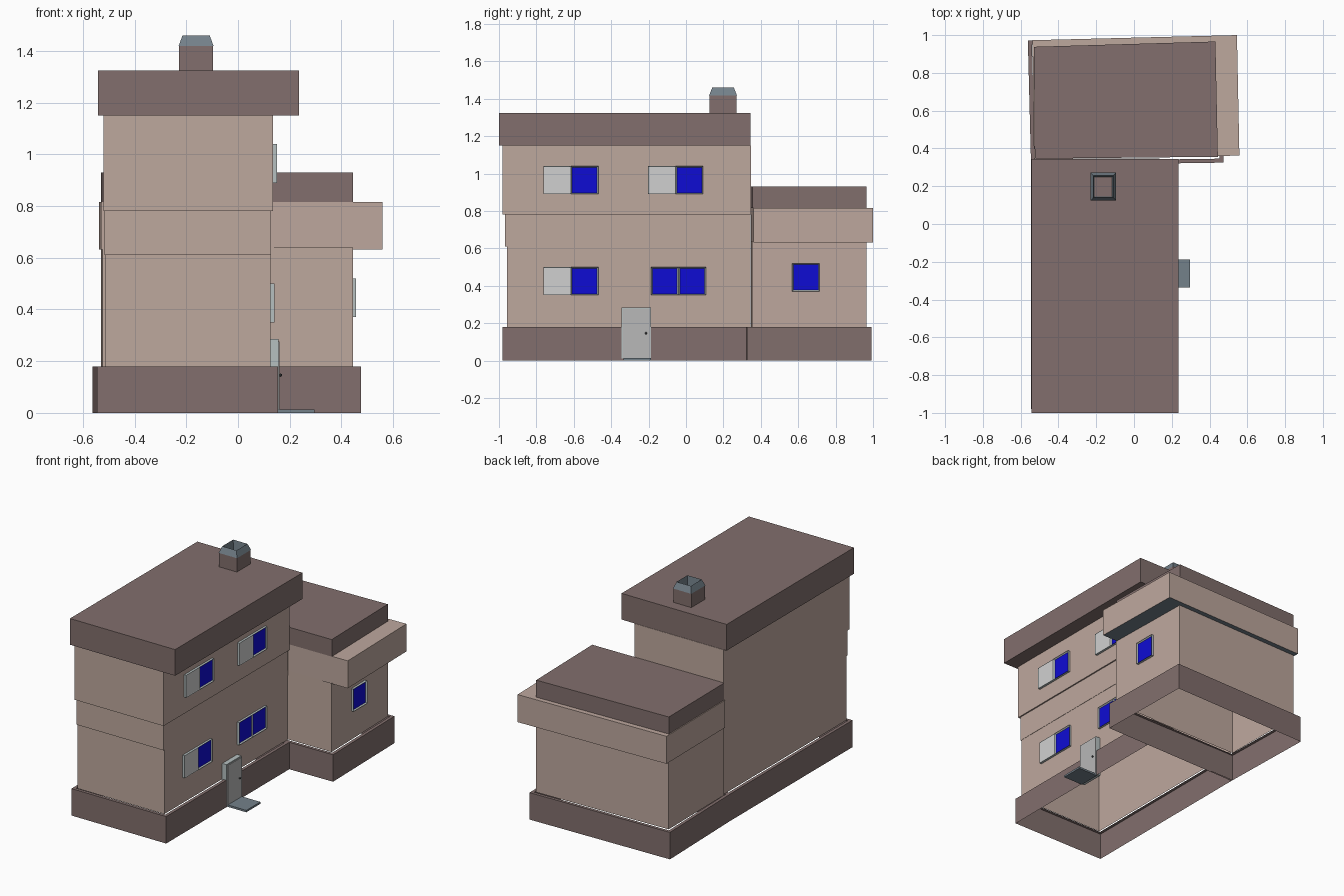
import bpy, bmesh
from mathutils import Vector

if "Cube" in bpy.data.objects:
    bpy.data.objects.remove(bpy.data.objects["Cube"])


def material(name, r, g, b):
    def lin(c):
        c /= 255
        return c / 12.92 if c <= 0.04045 else ((c + 0.055) / 1.055) ** 2.4
    m = bpy.data.materials.new(name)
    m.diffuse_color = (lin(r), lin(g), lin(b), 1)
    m.use_nodes = True
    m.node_tree.nodes["Principled BSDF"].inputs["Base Color"].default_value = m.diffuse_color
    return m


PLASTER = material("pink plaster", 190, 168, 158)
BROWN = material("brown trim", 130, 111, 109)
SLATE = material("slate grey", 116, 129, 138)
FRAME = material("frame grey", 182, 192, 192)
PALE = material("pale shutter", 208, 208, 208)
DOOR = material("door grey", 184, 184, 184)
GLASS = material("blue glass", 15, 12, 212)
DARK = material("dark metal", 75, 78, 80)


def finish(name, bm, *mats):
    me = bpy.data.meshes.new(name)
    bm.normal_update()
    bm.to_mesh(me)
    bm.free()
    for m in mats:
        me.materials.append(m)
    ob = bpy.data.objects.new(name, me)
    bpy.context.collection.objects.link(ob)
    return ob


def rect(x0, x1, y0, y1):
    return [(x0, y0), (x1, y0), (x1, y1), (x0, y1)]


def prism(name, corners, z0, z1, mat, top=True, bottom=True, rim=None, under=None):
    """Upright block on a counter-clockwise footprint; rim makes the top an open ring."""
    bm = bmesh.new()
    lo = [bm.verts.new((x, y, z0)) for x, y in corners]
    hi = [bm.verts.new((x, y, z1)) for x, y in corners]
    n = len(corners)
    for i in range(n):
        j = (i + 1) % n
        bm.faces.new((lo[i], lo[j], hi[j], hi[i]))
    if top:
        cap = bm.faces.new(hi)
        if rim:
            bm.normal_update()
            bmesh.ops.inset_region(bm, faces=[cap], thickness=rim)
            bmesh.ops.delete(bm, geom=[cap], context='FACES')
    if bottom:
        f = bm.faces.new(lo[::-1])
        f.material_index = 1 if under else 0
    return finish(name, bm, mat, *([under] if under else []))


def recess(bm, axis, border, depth):
    """Inset the face looking along axis and sink it; its centre gets material 1."""
    bm.normal_update()
    face = max(bm.faces, key=lambda f: f.normal.dot(axis))
    bmesh.ops.inset_region(bm, faces=[face], thickness=border)
    bmesh.ops.translate(bm, verts=face.verts, vec=-axis * depth)
    face.material_index = 1


def sash(name, x, y, z, w, h, pane):
    """Framed pane on a wall facing +x; y, z are its lower corner."""
    bm = bmesh.new()
    bmesh.ops.create_cube(bm, size=1)
    bmesh.ops.scale(bm, vec=(0.025, w, h), verts=bm.verts)
    bmesh.ops.translate(bm, vec=(x + 0.003, y + w / 2, z + h / 2), verts=bm.verts)
    glass = pane is GLASS
    recess(bm, Vector((1, 0, 0)), 0.010 if glass else 0.005, 0.008 if glass else 0.002)
    finish(name, bm, FRAME, pane)


# Main block: open-bottomed base, stacked wall bands, flat roof
prism("main_base", rect(-0.545, 0.155, -0.98, 0.32), 0, 0.18, BROWN, bottom=False, rim=0.03)
prism("main_lower_walls", rect(-0.515, 0.125, -0.957, 0.345), 0.18, 0.61, PLASTER,
      top=False, bottom=False)
prism("main_floor_band", rect(-0.517, 0.127, -0.967, 0.345), 0.61, 0.78, PLASTER)
prism("main_upper_walls", rect(-0.521, 0.136, -0.98, 0.347), 0.78, 1.15, PLASTER)
prism("main_roof", rect(-0.542, 0.235, -1.0, 0.345), 1.15, 1.325, BROWN)

# Rear wing, turned slightly from the main block
prism("wing_base", [(-0.545, 0.31), (0.475, 0.325), (0.462, 0.992), (-0.562, 0.972)],
      0, 0.18, BROWN, bottom=False, rim=0.03)
prism("wing_walls", [(-0.524, 0.347), (0.445, 0.352), (0.432, 0.965), (-0.53, 0.94)],
      0.18, 0.64, PLASTER, top=False, bottom=False)
prism("wing_overhang", [(-0.53, 0.347), (0.558, 0.362), (0.545, 1.0), (-0.537, 0.973)],
      0.632, 0.816, PLASTER, under=SLATE)
prism("wing_roof", [(-0.525, 0.346), (0.444, 0.356), (0.431, 0.966), (-0.53, 0.938)],
      0.816, 0.93, BROWN)

# Chimney shaft with tapered hollow cap
prism("chimney_shaft", rect(-0.228, -0.096, 0.125, 0.27), 1.325, 1.42, BROWN,
      top=False, bottom=False)
bm = bmesh.new()
bmesh.ops.create_cube(bm, size=1)
for v in bm.verts:
    k = 0.79 if v.co.z > 0 else 1.02
    v.co = (-0.162 + v.co.x * 0.133 * k, 0.198 + v.co.y * 0.146 * k,
            1.46 if v.co.z > 0 else 1.418)
low = min(bm.faces, key=lambda f: f.calc_center_median().z)
bmesh.ops.delete(bm, geom=[low], context='FACES_ONLY')
recess(bm, Vector((0, 0, 1)), 0.009, 0.09)
finish("chimney_cap", bm, SLATE, BROWN)

# Windows on the right side: pairs of sashes, some with a pale shutter
W, H = 0.147, 0.15
for label, x, y, z, panes in (
        ("upper_front", 0.136, -0.763, 0.89, (PALE, GLASS)),
        ("upper_rear", 0.136, -0.202, 0.89, (PALE, GLASS)),
        ("lower_front", 0.125, -0.763, 0.35, (PALE, GLASS)),
        ("lower_rear", 0.125, -0.187, 0.35, (GLASS, GLASS)),
        ("wing", 0.440, 0.568, 0.37, (GLASS,))):
    for i, pane in enumerate(panes):
        sash(f"{label}_window_{i + 1}", x, y + i * W, z, W, H, pane)

# Door with handle and doorstep
prism("door_frame", rect(0.12, 0.157, -0.345, -0.187), 0.012, 0.285, FRAME)
prism("door", rect(0.13, 0.161, -0.338, -0.189), 0.014, 0.277, DOOR)
bm = bmesh.new()
bmesh.ops.create_icosphere(bm, subdivisions=1, radius=0.007)
bmesh.ops.translate(bm, vec=(0.164, -0.214, 0.146), verts=bm.verts)
finish("door_knob", bm, DARK)
prism("doorstep", rect(0.15, 0.296, -0.335, -0.187), 0, 0.013, SLATE)
